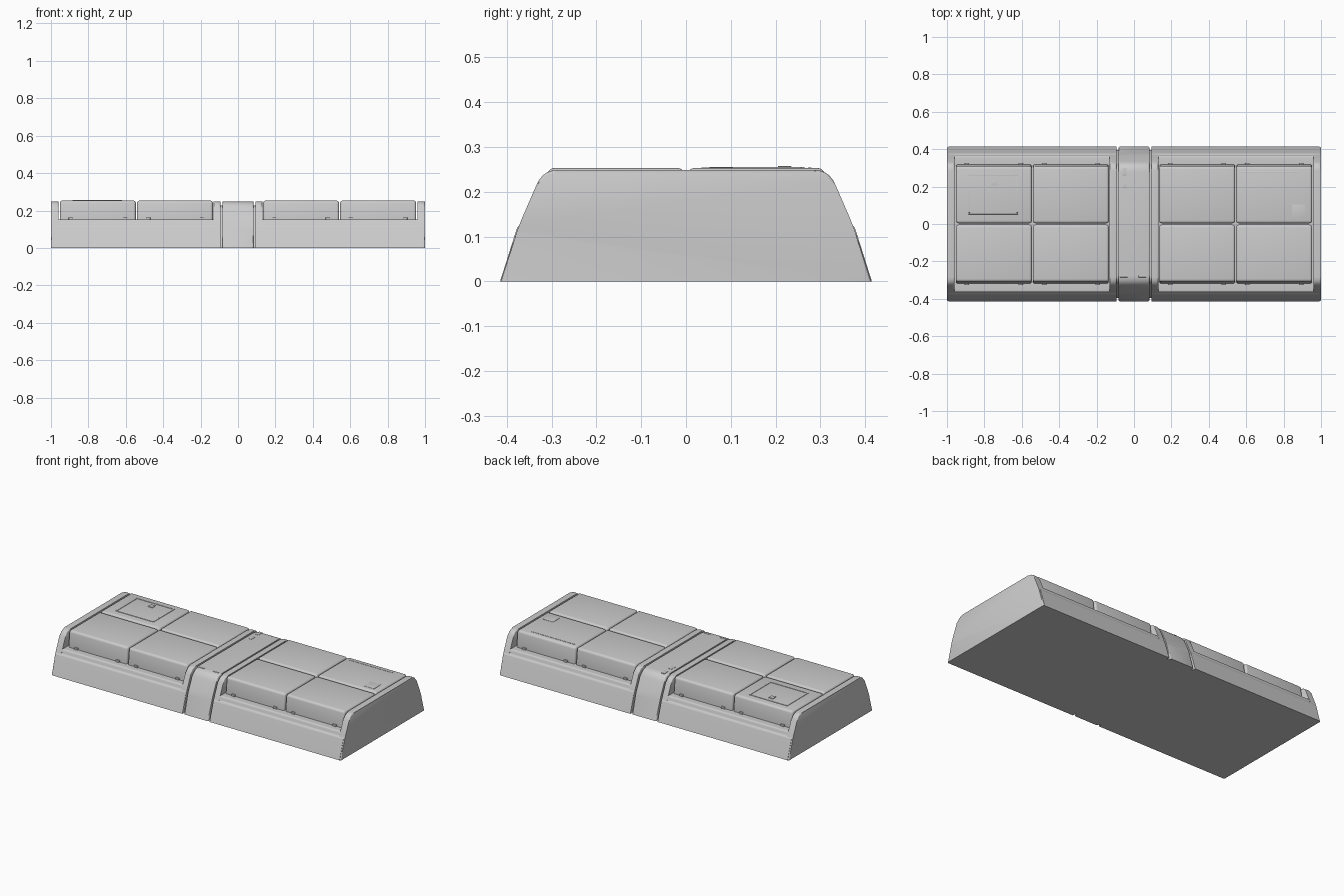
import bpy, bmesh, math
from mathutils import Vector

if "Cube" in bpy.data.objects:
    bpy.data.objects.remove(bpy.data.objects["Cube"])


def finish(name, bm, smooth=True):
    bmesh.ops.recalc_face_normals(bm, faces=bm.faces[:])
    me = bpy.data.meshes.new(name)
    bm.to_mesh(me)
    bm.free()
    ob = bpy.data.objects.new(name, me)
    bpy.context.collection.objects.link(ob)
    if smooth:
        bpy.ops.object.select_all(action='DESELECT')
        ob.select_set(True)
        bpy.context.view_layer.objects.active = ob
        bpy.ops.object.shade_smooth_by_angle(angle=math.radians(35))
    return ob


def rounded(half, steps=5):
    """Mirror a half profile of (y, z, radius) and round its corners."""
    full = [(-y, z, r) for y, z, r in half] + list(reversed(half))
    out = []
    for i, (y, z, r) in enumerate(full):
        p = Vector((y, z))
        if r == 0:
            out.append(p)
            continue
        a = (Vector(full[i - 1][:2]) - p).normalized() * r + p
        b = (Vector(full[(i + 1) % len(full)][:2]) - p).normalized() * r + p
        for k in range(steps + 1):
            t = k / steps
            out.append(a * (1 - t) ** 2 + p * 2 * t * (1 - t) + b * t * t)
    return out


def extrude_x(name, half, x0, x1, bevel=0.0):
    pts = rounded(half)
    bm = bmesh.new()
    rings = [[bm.verts.new((x, p.x, p.y)) for p in pts] for x in (x0, x1)]
    n = len(pts)
    for ring in rings:
        bm.faces.new(ring)
    for i in range(n):
        j = (i + 1) % n
        bm.faces.new((rings[0][i], rings[0][j], rings[1][j], rings[1][i]))
    if bevel:
        # soften only the end outlines, keeping the underside flat
        edges = [e for e in bm.edges
                 if abs(e.verts[0].co.x - e.verts[1].co.x) < 1e-6
                 and max(v.co.z for v in e.verts) > 0.001]
        bmesh.ops.bevel(bm, geom=edges, offset=bevel, segments=3,
                        profile=0.5, affect='EDGES')
    return finish(name, bm)


def block(name, x0, x1, y0, y1, z0, z1, bevel=0.0, slope=0.0):
    """Box whose outer (far from y=0) side leans inward by slope at the top."""
    bm = bmesh.new()
    bmesh.ops.create_cube(bm, size=1)
    for v in bm.verts:
        hi = v.co.z > 0
        y = y1 if v.co.y > 0 else y0
        if hi and abs(y) == max(abs(y0), abs(y1)):
            y -= math.copysign(slope, y)
        v.co = (x1 if v.co.x > 0 else x0, y, z1 if hi else z0)
    if bevel:
        bmesh.ops.bevel(bm, geom=bm.edges[:], offset=bevel, segments=4,
                        profile=0.5, affect='EDGES')
    return finish(name, bm)


def frame(name, x0, x1, y0, y1, z0, z1, w):
    """Thin rectangular raised frame made of four bars."""
    block(name + "_front", x0, x1, y0, y0 + w, z0, z1, 0.001)
    block(name + "_back", x0, x1, y1 - w, y1, z0, z1, 0.001)
    block(name + "_left", x0, x0 + w, y0 + w, y1 - w, z0, z1, 0.001)
    block(name + "_right", x1 - w, x1, y0 + w, y1 - w, z0, z1, 0.001)


# half profiles, bottom to top: (y, z, corner radius)
RIB = [(0.413, 0, 0), (0.373, 0.125, 0.02), (0.319, 0.249, 0.035)]
BAND = [(0.414, 0, 0), (0.373, 0.125, 0.02), (0.317, 0.248, 0.04)]
CORE = [(0.395, 0, 0), (0.357, 0.12, 0), (0.306, 0.228, 0.03)]
BASE = [(0.415, 0, 0), (0.377, 0.12, 0.006), (0.369, 0.128, 0.004),
        (0.362, 0.152, 0.008), (0.325, 0.152, 0)]

# centre band and the recessed core showing in its grooves
extrude_x("centre_core", CORE, -0.11, 0.11)
extrude_x("centre_band", BAND, -0.083, 0.083, 0.008)

for s, side in ((-1, "left"), (1, "right")):
    # lower body and the two ribs that bound the panels
    extrude_x(side + "_base", BASE, s * 0.094, s * 0.992)
    extrude_x(side + "_end_rib", RIB, s * 0.96, s * 1.0, 0.007)
    extrude_x(side + "_inner_rib", RIB, s * 0.093, s * 0.13, 0.007)
    for f, row in ((-1, "front"), (1, "back")):
        for k, (a, b) in enumerate(((0.134, 0.541), (0.546, 0.953))):
            y0, y1 = sorted((f * 0.004, f * 0.322))
            x0, x1 = sorted((s * a, s * b))
            # cushion-like cover panel
            block(f"{side}_{row}_panel_{k}", x0, x1, y0, y1, 0.12, 0.253,
                  0.014, 0.014)
            # small clips at the foot of each panel
            for c in (a + 0.06, b - 0.06):
                ya, yb = sorted((f * 0.315, f * 0.326))
                block("panel_clip", s * c - 0.012, s * c + 0.012, ya, yb,
                      0.15, 0.163, 0.002)

# inspection hatch on the back left panel
frame("hatch_frame", -0.885, -0.62, 0.052, 0.265, 0.25, 0.2555, 0.008)
block("hatch_latch", -0.765, -0.735, 0.205, 0.235, 0.25, 0.257, 0.001)

# raised strip and plate on the back right panel
block("vent_strip", 0.575, 0.875, 0.272, 0.28, 0.25, 0.2545, 0.001)
block("small_plate", 0.845, 0.915, 0.035, 0.105, 0.25, 0.2545, 0.001)

# small tabs on the centre band
for y in (0.21, 0.28):
    block("band_tab", -0.062, -0.04, y - 0.02, y + 0.02, 0.245, 0.2495, 0.001)
for x in (-0.055, 0.045):
    block("band_front_tab", x - 0.02, x + 0.02, -0.285, -0.275, 0.24, 0.2495, 0.001)
